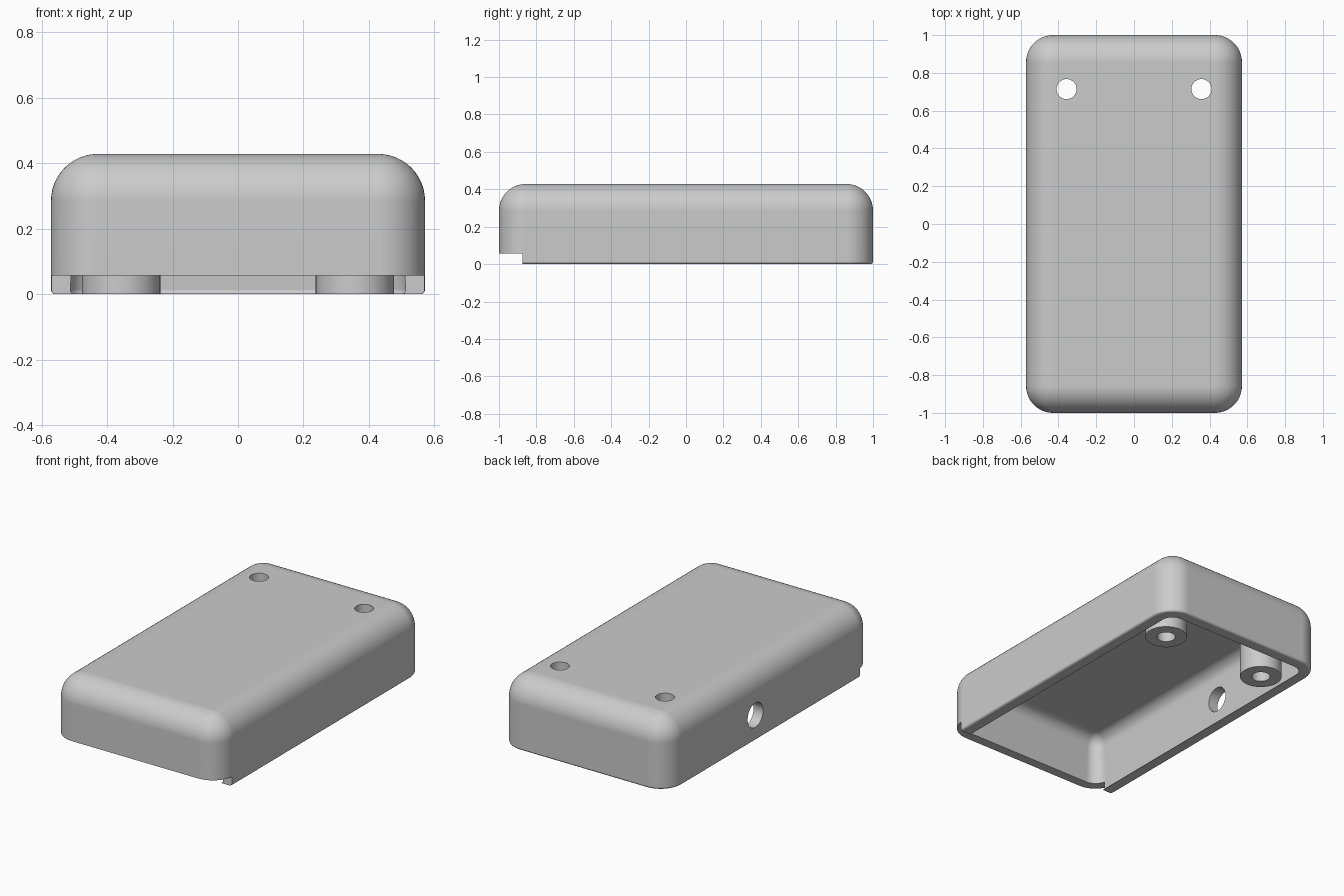
import bpy, bmesh
from math import sin, cos, pi, radians
from mathutils import Matrix

cube = bpy.data.objects.get("Cube")
if cube:
    bpy.data.objects.remove(cube, do_unlink=True)

U = 1 / 14            # wall thickness, base unit of the design
F = 0.2 * U           # small rounding of the bottom rim
HX, HY, R = 8 * U, 14 * U, 2 * U

grey = bpy.data.materials.new("light_grey_plastic")
grey.use_nodes = True
COLOUR = (0.6, 0.6, 0.6, 1)
grey.diffuse_color = COLOUR
grey.node_tree.nodes["Principled BSDF"].inputs["Base Color"].default_value = COLOUR


def finish(name, bm):
    mesh = bpy.data.meshes.new(name)
    bm.to_mesh(mesh)
    bm.free()
    mesh.materials.append(grey)
    obj = bpy.data.objects.new(name, mesh)
    bpy.context.collection.objects.link(obj)
    return obj


def cylinder(name, radius, depth, centre, axis="Z"):
    bm = bmesh.new()
    turn = Matrix.Rotation(pi / 2, 4, "Y") if axis == "X" else Matrix()
    bmesh.ops.create_cone(bm, cap_ends=True, segments=48, radius1=radius, radius2=radius,
                          depth=depth, matrix=Matrix.Translation(centre) @ turn)
    return finish(name, bm)


def box(name, size, centre):
    bm = bmesh.new()
    bmesh.ops.create_cube(bm, size=1, matrix=Matrix.Translation(centre) @ Matrix.Diagonal((*size, 1)))
    return finish(name, bm)


def rounded_ring(bm, inset, z, steps=12):
    # rounded rectangle, moved inwards by inset
    r = max(R - inset, 0)
    verts = []
    for quarter, (sx, sy) in enumerate([(1, 1), (-1, 1), (-1, -1), (1, -1)]):
        for i in range(steps + 1):
            a = (quarter + i / steps) * pi / 2
            verts.append(bm.verts.new((sx * (HX - R) + r * cos(a), sy * (HY - R) + r * sin(a), z)))
    return verts


def arc(steps):
    return [i / steps * pi / 2 for i in range(steps + 1)]


# wall section: inner ceiling, inner wall, bottom rim, outer wall, top
section = [(R - U * sin(a), 4 * U + U * cos(a)) for a in arc(10)]
section += [(U - F * cos(a), F - F * sin(a)) for a in arc(4)]
section += [(F - F * sin(a), F - F * cos(a)) for a in arc(4)]
section += [(R - R * cos(a), 4 * U + R * sin(a)) for a in arc(12)]

bm = bmesh.new()
rings = [rounded_ring(bm, d, z) for d, z in section]
for low, high in zip(rings, rings[1:]):
    for i in range(len(low)):
        j = (i + 1) % len(low)
        bm.faces.new((low[i], low[j], high[j], high[i]))
bm.faces.new(rings[0])
bm.faces.new(rings[-1])
bmesh.ops.remove_doubles(bm, verts=bm.verts, dist=1e-5)
bmesh.ops.recalc_face_normals(bm, faces=bm.faces)
shell = finish("case_shell", bm)
bpy.context.view_layer.objects.active = shell
shell.select_set(True)


def combine(tool, operation):
    mod = shell.modifiers.new(tool.name, "BOOLEAN")
    mod.operation, mod.solver, mod.object = operation, "EXACT", tool
    bpy.ops.object.modifier_apply(modifier=mod.name)
    bpy.data.objects.remove(tool, do_unlink=True)


# screw posts, then holes through posts and top
for side in (-1, 1):
    x, y = side * 5 * U, 10 * U
    combine(cylinder("screw_post", 0.12, 0.39, (x, y, 0.195)), "UNION")
    combine(cylinder("screw_hole", 0.053, 1, (x, y, 0.2)), "DIFFERENCE")

# cable hole in one side wall
combine(cylinder("cable_hole", 0.075, 0.3, (-HX, 2 * U, 0.157), "X"), "DIFFERENCE")

# notch under the front edge
combine(box("front_notch", (2, 0.4, 0.4), (0, -1.075, 0.057 - 0.2)), "DIFFERENCE")

bpy.ops.object.shade_smooth_by_angle(angle=radians(30))
weighted = shell.modifiers.new("even_shading", "WEIGHTED_NORMAL")
weighted.keep_sharp = True
